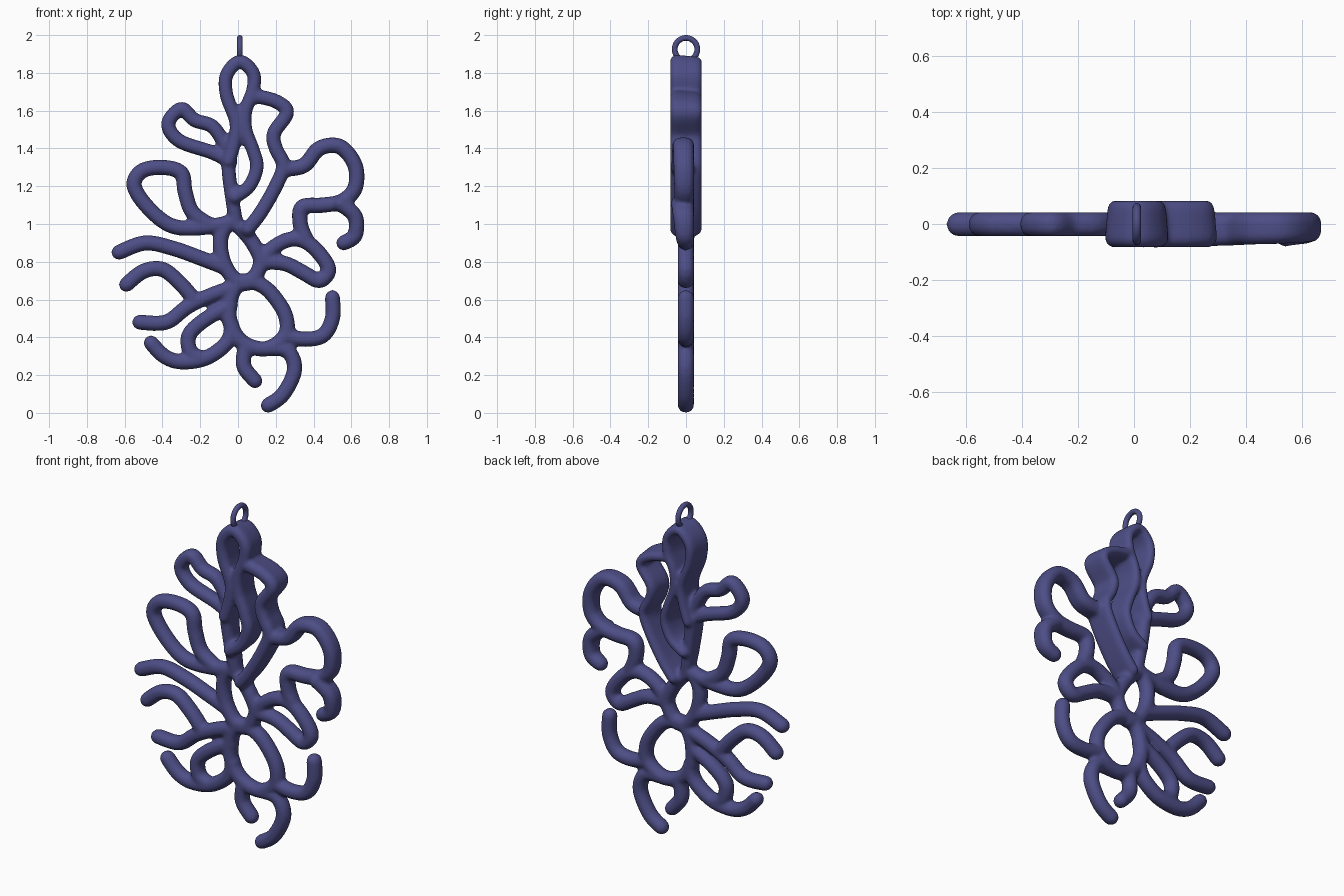
import bpy, bmesh, math
from mathutils import Vector

if "Cube" in bpy.data.objects:
    bpy.data.objects.remove(bpy.data.objects["Cube"])

mat = bpy.data.materials.new("indigo")
mat.diffuse_color = (0.075, 0.075, 0.24, 1)
mat.use_nodes = True
mat.node_tree.nodes["Principled BSDF"].inputs["Base Color"].default_value = mat.diffuse_color
bm = bmesh.new()
FLAT = (-0.045, 0.043)
FRONT = (-0.082, 0.043)
DEEP = (-0.085, 0.085)


def spline(p, closed):
    """Catmull-Rom through the points."""
    n, out = len(p), []
    for i in range(n if closed else n - 1):
        if closed:
            a, b, c, d = (p[(i + k) % n] for k in (-1, 0, 1, 2))
        else:
            a, b, c, d = (p[min(max(i + k, 0), n - 1)] for k in (-1, 0, 1, 2))
        for s in range(8):
            t = s / 8
            out.append(0.5 * (2 * b + (c - a) * t + (2 * a - 5 * b + 4 * c - d) * t * t
                              + (3 * b - a - 3 * c + d) * t ** 3))
    if not closed:
        out.append(p[-1].copy())
    return out


def strand(pts, d0=FLAT, d1=None, w=0.041, closed=False):
    """Rounded band along x,z points (hundredths); depth range blends from d0 to d1."""
    d1 = d1 or d0
    path = spline([Vector(q) / 100 for q in pts], closed)
    n = len(path)
    st = []
    for i, c in enumerate(path):
        if closed:
            t = path[(i + 1) % n] - path[i - 1]
        else:
            t = path[min(i + 1, n - 1)] - path[max(i - 1, 0)]
        st.append((c, t.normalized(), i / (n - 1), 1.0))
    if not closed:  # round tips
        (a, ta, *_), (b, tb, *_) = st[0], st[-1]
        angs = [math.radians(k) for k in (25, 50, 70, 83)]
        st = ([(a - ta * w * math.sin(k), ta, 0, math.cos(k)) for k in reversed(angs)] + st
              + [(b + tb * w * math.sin(k), tb, 1, math.cos(k)) for k in angs])
    rings = []
    for c, t, f, s in st:
        y0, y1 = (u + (v - u) * f for u, v in zip(d0, d1))
        mid, half = (y0 + y1) / 2, (y1 - y0) / 2
        ring = []
        for k in range(16):
            ang = math.tau * (k + 0.5) / 16
            sn = math.sin(ang)
            thin = 0.75 if sn > 0 and half > 0.07 else 1  # deep bands thin toward the back
            side = math.cos(ang) * w * s * thin
            y = mid + (half - w) * math.copysign(1, sn) * (0.6 + 0.4 * s) + w * s * sn
            ring.append(bm.verts.new((c.x - t.y * side, y, c.y + t.x * side)))
        rings.append(ring)
    for i in range(len(rings) if closed else len(rings) - 1):
        p, q = rings[i], rings[(i + 1) % len(rings)]
        for k in range(16):
            bm.faces.new((p[k], p[k - 1], q[k - 1], q[k]))
    if not closed:
        bm.faces.new(rings[0])
        bm.faces.new(rings[-1])


# top loop and its stem
strand([(-1, 101), (-3, 113), (-5, 130), (-3, 140)], FLAT, (-.08, .07), 0.037)
strand([(-5, 133), (-2, 143), (-1, 154), (-6, 168), (-6, 179), (1, 186), (8, 180), (8, 171),
        (4, 160), (4, 150), (8, 139), (10, 130), (6, 120), (-2, 114)], DEEP, DEEP, 0.037)
# deep right band
strand([(8, 168), (20, 165), (26, 159), (19, 148), (20, 140), (24, 131), (20, 120),
        (12, 106), (5, 97)], DEEP, DEEP, 0.039)
# right branch and hook
strand([(24, 129), (35, 131), (43, 140), (54, 141), (62, 131), (62, 119), (55, 112),
        (45, 110), (34, 109), (33, 100), (36, 92)], FRONT, FLAT)
strand([(54, 111), (62, 104), (62, 94), (56, 90)], FRONT, FLAT)
# left loops
strand([(-4, 133), (-14, 138), (-31, 144), (-37, 153), (-30, 161), (-23, 155), (-14, 152),
        (-8, 144), (-4, 135)], w=0.038)
strand([(-3, 101), (-20, 98), (-35, 99), (-47, 108), (-55, 120), (-51, 128), (-40, 130),
        (-30, 127), (-28, 117), (-24, 106), (-14, 99)])
# central rings
strand([(-4, 101), (-9, 93), (-8, 81), (-2, 71), (6, 69), (12, 79), (9, 88), (3, 96)], closed=True)
strand([(1, 69), (-4, 60), (-4, 47), (3, 37), (15, 34), (25, 41), (25, 52), (17, 64), (9, 69)],
       closed=True)
# left arms
strand([(-7, 77), (-20, 82), (-34, 87), (-49, 90), (-63, 85)])
strand([(-59, 68), (-50, 75), (-40, 76), (-31, 69), (-24, 61)])
strand([(-52, 48), (-38, 48), (-27, 56), (-15, 62), (-4, 66)])
# lower left leaf and tail
strand([(-4, 57), (-18, 49), (-26, 41), (-25, 32), (-19, 29)])
strand([(-46, 37), (-39, 30), (-30, 27), (-17, 29), (-6, 37), (-3, 46)])
# right lower loop and arm
strand([(12, 79), (18, 87), (28, 92), (37, 90), (45, 82), (48, 75), (43, 70), (35, 74),
        (25, 79), (13, 80)])
strand([(25, 41), (35, 39), (45, 41), (50, 50), (50, 61)])
# bottom tails
strand([(4, 36), (3, 25), (9, 17)])
strand([(15, 34), (26, 33), (30, 23), (24, 10), (16, 4)])

# fuse strands into one softly blended body
bmesh.ops.recalc_face_normals(bm, faces=bm.faces)
me = bpy.data.meshes.new("branching_body")
bm.to_mesh(me)
bm.free()
body = bpy.data.objects.new("branching_body", me)
bpy.context.collection.objects.link(body)
body.data.materials.append(mat)
rem = body.modifiers.new("fuse", 'REMESH')
rem.mode = 'VOXEL'
rem.voxel_size = 0.01
rem.use_smooth_shade = True
sm = body.modifiers.new("soften", 'SMOOTH')
sm.factor = 0.5
sm.iterations = 8

# hanging ring
bpy.ops.mesh.primitive_torus_add(major_radius=0.06, minor_radius=0.015, major_segments=40,
                                 minor_segments=16, location=(0.01, 0, 1.925),
                                 rotation=(0, math.pi / 2, 0))
ring = bpy.context.object
ring.name = "hanging_ring"
ring.data.materials.append(mat)
bpy.ops.object.shade_smooth()
